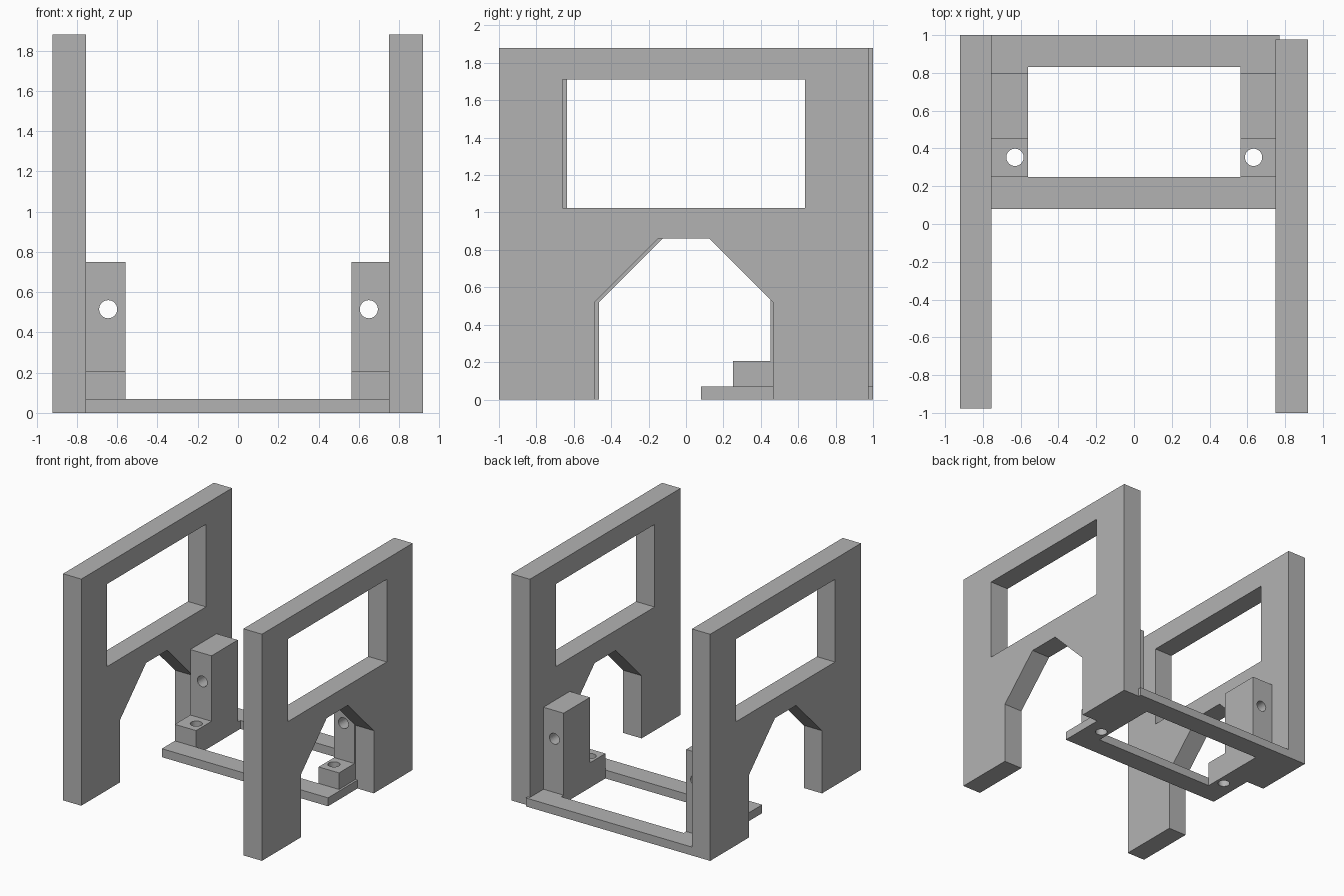
import bpy, bmesh
from mathutils import Matrix, Vector

cube = bpy.data.objects.get("Cube")
if cube:
    bpy.data.objects.remove(cube, do_unlink=True)

# Single plain grey finish
COLOR = (0.45, 0.45, 0.45, 1)
grey = bpy.data.materials.new("plain grey")
grey.use_nodes = True
grey.diffuse_color = COLOR
grey.node_tree.nodes["Principled BSDF"].inputs["Base Color"].default_value = COLOR


def add_object(name, bm):
    bmesh.ops.recalc_face_normals(bm, faces=bm.faces)
    mesh = bpy.data.meshes.new(name)
    bm.to_mesh(mesh)
    bm.free()
    mesh.materials.append(grey)
    obj = bpy.data.objects.new(name, mesh)
    bpy.context.collection.objects.link(obj)
    return obj


def extrude_profile(name, points, x0, x1):
    """Extrude a closed (y, z) outline along x."""
    bm = bmesh.new()
    face = bm.faces.new([bm.verts.new((x0, y, z)) for y, z in points])
    ext = bmesh.ops.extrude_face_region(bm, geom=[face])
    moved = [v for v in ext["geom"] if isinstance(v, bmesh.types.BMVert)]
    bmesh.ops.translate(bm, verts=moved, vec=(x1 - x0, 0, 0))
    return add_object(name, bm)


def box(name, x, y, z):
    return extrude_profile(name, [(y[0], z[0]), (y[1], z[0]), (y[1], z[1]), (y[0], z[1])], *x)


def cylinder(name, center, radius, axis):
    bm = bmesh.new()
    turn = Vector((0, 0, 1)).rotation_difference(Vector(axis)).to_matrix().to_4x4()
    bmesh.ops.create_cone(bm, cap_ends=True, segments=32, radius1=radius, radius2=radius,
                          depth=1, matrix=Matrix.Translation(center) @ turn)
    return add_object(name, bm)


def cut(target, cutter):
    mod = target.modifiers.new("cut", 'BOOLEAN')
    mod.operation = 'DIFFERENCE'
    mod.solver = 'EXACT'
    mod.object = cutter
    cutter.hide_render = True
    cutter.hide_viewport = True
    bpy.context.view_layer.objects.active = target
    bpy.ops.object.modifier_apply(modifier=mod.name)
    bpy.data.objects.remove(cutter, do_unlink=True)


# Side panels: legs and chamfered arch in one outline, window cut through
for name, x0, x1, mid in (("left_panel", 0.75, 0.92, -0.012), ("right_panel", -0.922, -0.755, 0.012)):
    half = [(0.138, 0.86), (0.478, 0.52), (0.478, 0), (0.988, 0), (0.988, 1.88)]
    outline = half + [(-y, z) for y, z in reversed(half)]
    panel = extrude_profile(name, [(y + mid, z) for y, z in outline], x0, x1)
    cut(panel, box("window_cutter", (x0 - 0.1, x1 + 0.1), (mid - 0.648, mid + 0.648), (1.025, 1.71)))

# Flat base frame with a rectangular opening
frame = box("base_frame", (-0.755, 0.77), (0.08, 1.0), (0, 0.07))
cut(frame, box("opening_cutter", (-0.56, 0.565), (0.25, 0.83), (-0.1, 0.2)))

# Stepped corner brackets with a vertical and a horizontal bolt hole
step = [(0.25, 0.07), (0.797, 0.07), (0.797, 0.75), (0.453, 0.75), (0.453, 0.207), (0.25, 0.207)]
for name, x0, x1, xv, xh in (("left_bracket", 0.565, 0.752, 0.633, 0.65),
                             ("right_bracket", -0.755, -0.56, -0.63, -0.645)):
    bracket = extrude_profile(name, step, x0, x1)
    for part in (bracket, frame):
        cut(part, cylinder("bolt_cutter", (xv, 0.353, 0), 0.046, (0, 0, 1)))
    cut(bracket, cylinder("bolt_cutter", (xh, 0.6, 0.515), 0.045, (0, 1, 0)))
